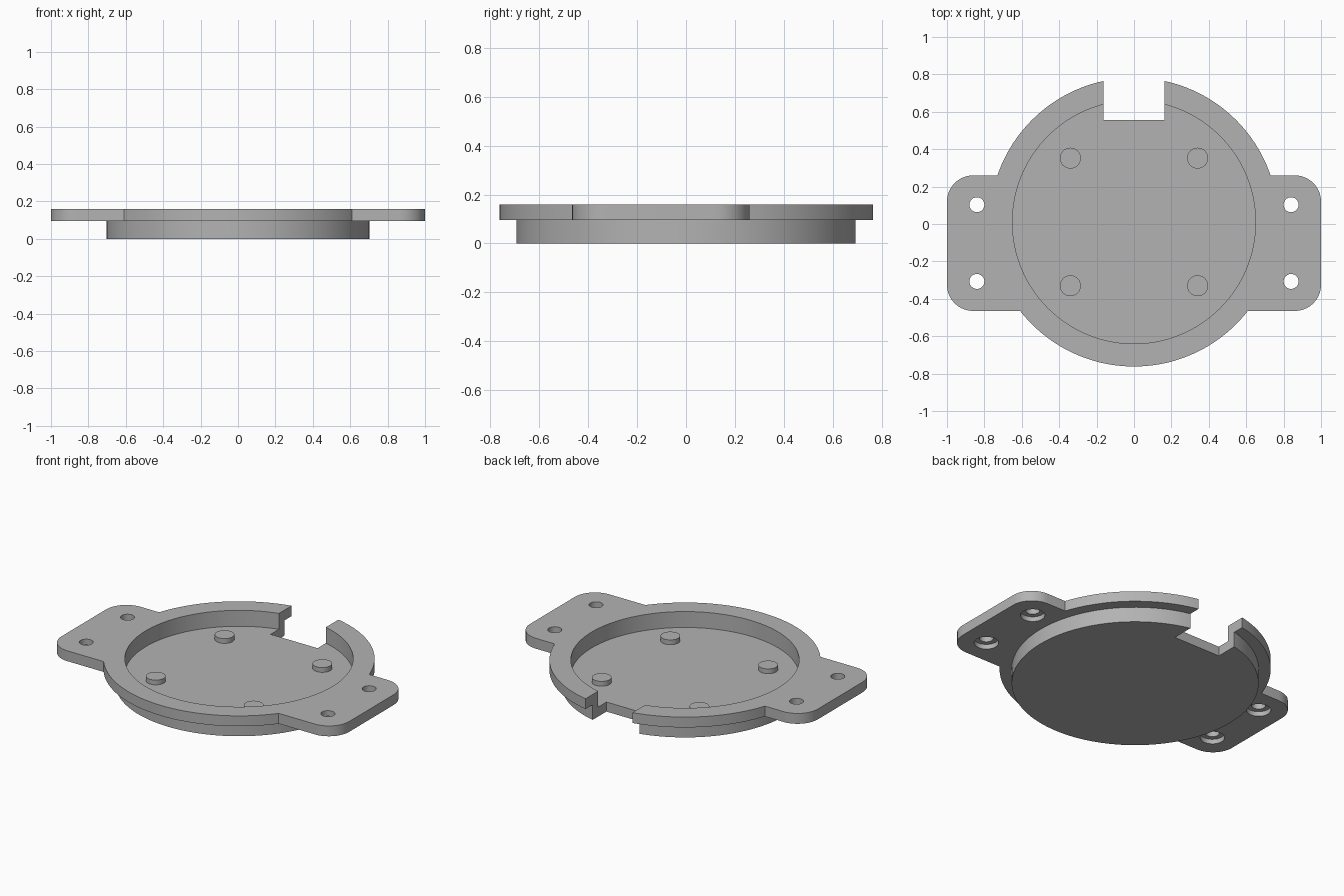
import bpy, bmesh
from math import sin, cos, asin, pi, radians

if "Cube" in bpy.data.objects:
    bpy.data.objects.remove(bpy.data.objects["Cube"], do_unlink=True)

CY = 0.01                       # centre of the round parts
FLANGE_R, TAB_LOW, TAB_HIGH, CORNER = 0.772, -0.465, 0.26, 0.14
FLANGE_Z, TOP_Z, FLOOR_Z = 0.095, 0.16, 0.06

grey = bpy.data.materials.new("plain grey")
grey.use_nodes = True
colour = (0.45, 0.45, 0.45, 1)
grey.diffuse_color = colour
grey.node_tree.nodes["Principled BSDF"].inputs["Base Color"].default_value = colour


def arc(x, y, r, start, end, steps):
    return [(x + r * cos(start + (end - start) * i / steps),
             y + r * sin(start + (end - start) * i / steps)) for i in range(steps + 1)]


def prism(name, outline, low, high):
    """Extrude a closed outline from one height to another."""
    bm = bmesh.new()
    face = bm.faces.new([bm.verts.new((x, y, low)) for x, y in outline])
    top = bmesh.ops.extrude_face_region(bm, geom=[face])["geom"]
    bmesh.ops.translate(bm, vec=(0, 0, high - low),
                        verts=[v for v in top if isinstance(v, bmesh.types.BMVert)])
    bmesh.ops.recalc_face_normals(bm, faces=bm.faces)
    mesh = bpy.data.meshes.new(name)
    bm.to_mesh(mesh)
    bm.free()
    mesh.materials.append(grey)
    obj = bpy.data.objects.new(name, mesh)
    bpy.context.collection.objects.link(obj)
    return obj


def disc(name, x, y, r, low, high, sides=32):
    return prism(name, arc(x, y, r, 0, 2 * pi, sides)[:-1], low, high)


def activate(obj):
    bpy.ops.object.select_all(action='DESELECT')
    obj.select_set(True)
    bpy.context.view_layer.objects.active = obj


def combine(obj, other, operation):
    activate(obj)
    mod = obj.modifiers.new("cut", 'BOOLEAN')
    mod.operation, mod.object, mod.solver = operation, other, 'EXACT'
    bpy.ops.object.modifier_apply(modifier=mod.name)
    bpy.data.objects.remove(other, do_unlink=True)


def smooth(obj):
    activate(obj)
    bpy.ops.object.shade_smooth_by_angle(angle=radians(30))


# Flange outline: round plate with a rounded tab on each side
low_angle = asin((TAB_LOW - CY) / FLANGE_R)
high_angle = asin((TAB_HIGH - CY) / FLANGE_R)
half = (arc(0, CY, FLANGE_R, -pi / 2, low_angle, 24)
        + arc(1 - CORNER, TAB_LOW + CORNER, CORNER, -pi / 2, 0, 10)
        + arc(1 - CORNER, TAB_HIGH - CORNER, CORNER, 0, pi / 2, 10)
        + arc(0, CY, FLANGE_R, high_angle, pi / 2, 30))
outline = half + [(-x, y) for x, y in half[-2:0:-1]]
housing = prism("housing", outline, FLANGE_Z, TOP_Z)

# Round cup below the flange, then its pocket
combine(housing, disc("cup", 0, CY, 0.703, 0, 0.13, 128), 'UNION')
combine(housing, disc("pocket", 0, CY, 0.65, FLOOR_Z, 0.3, 128), 'DIFFERENCE')

# Cable notch at the back
notch = [(-0.163, 0.557), (0.163, 0.557), (0.163, 1), (-0.163, 1)]
combine(housing, prism("notch", notch, -0.1, 0.3), 'DIFFERENCE')

# Screw holes, counterbored from below
for x in (-0.84, 0.84):
    for y in (-0.307, 0.103):
        combine(housing, disc("hole", x, y, 0.04, 0, 0.3), 'DIFFERENCE')
        combine(housing, disc("counterbore", x, y, 0.07, 0, 0.125), 'DIFFERENCE')
smooth(housing)

# Support pegs on the pocket floor
for x, side in ((-0.34, "right"), (0.34, "left")):
    for y, end in ((-0.33, "front"), (0.352, "back")):
        smooth(disc(f"peg_{end}_{side}", x, y, 0.056, FLOOR_Z - 0.02, FLOOR_Z + 0.03))
